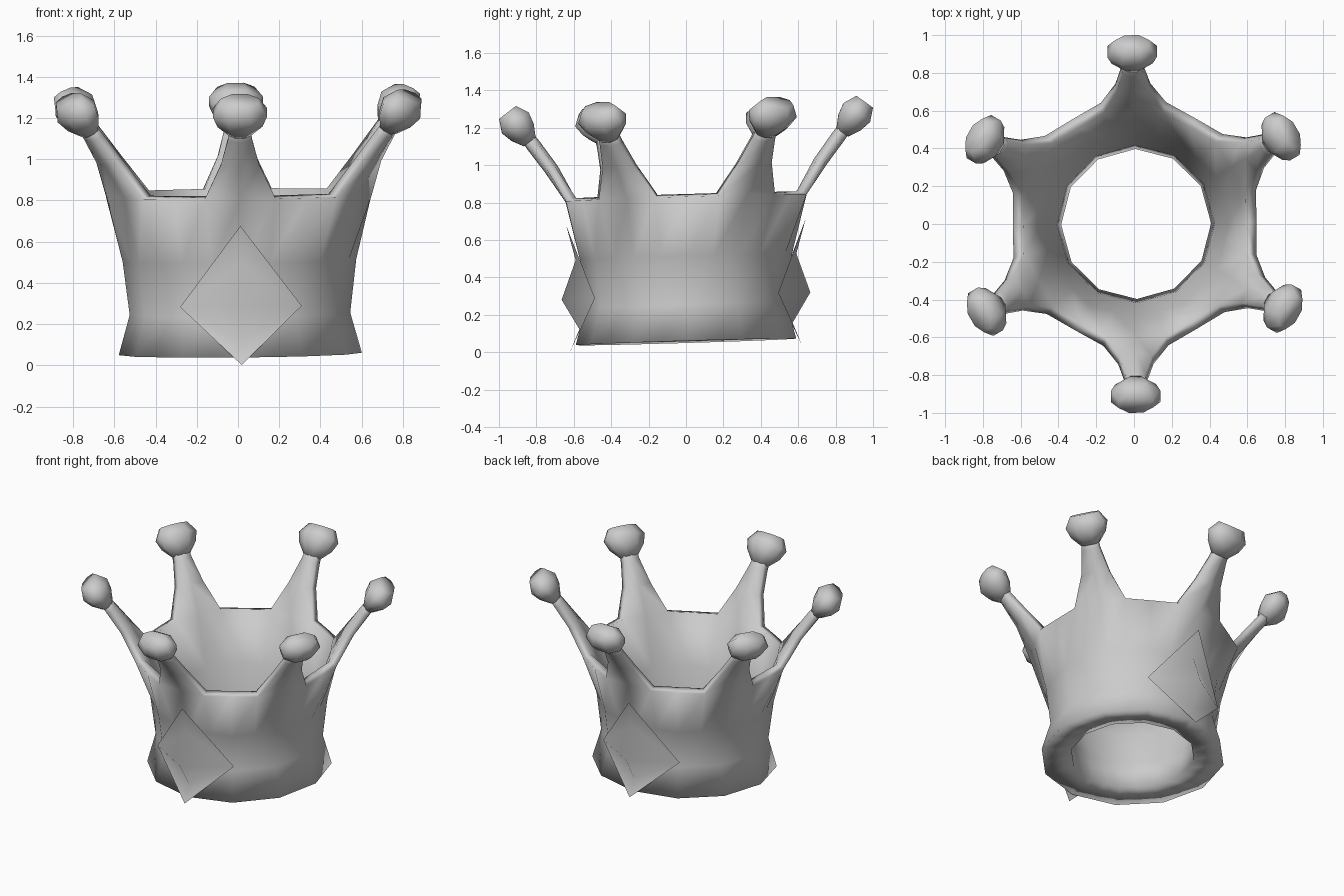
import bpy, bmesh
from math import sin, cos, radians, pi
from mathutils import Vector

if "Cube" in bpy.data.objects:
    bpy.data.objects.remove(bpy.data.objects["Cube"], do_unlink=True)

grey = bpy.data.materials.new("plain grey")
grey.use_nodes = True
grey.diffuse_color = (0.6, 0.6, 0.6, 1)
grey.node_tree.nodes["Principled BSDF"].inputs["Base Color"].default_value = (0.6, 0.6, 0.6, 1)


def place(angle, r, side, z):
    """Point at a radius, shifted sideways, with the crown's slight turn and lean."""
    a = radians(angle + 0.6)
    x = r * cos(a) - side * sin(a)
    y = r * sin(a) + side * cos(a)
    return Vector((x + 0.012 - 0.01 * z, y, z + 0.03 * y + 0.01 * x))


def finish(bm, name):
    bmesh.ops.recalc_face_normals(bm, faces=bm.faces)
    mesh = bpy.data.meshes.new(name)
    bm.to_mesh(mesh)
    bm.free()
    mesh.materials.append(grey)
    for poly in mesh.polygons:
        poly.use_smooth = True
    obj = bpy.data.objects.new(name, mesh)
    bpy.context.collection.objects.link(obj)


# Wall profiles as (radius, height) and spike rows as (radius, half width, height)
OUTER = [(0.59, 0.055), (0.535, 0.25), (0.567, 0.51), (0.645, 0.825)]
INNER = [(0.397, 0.07), (0.418, 0.25), (0.495, 0.51), (0.59, 0.84)]
OUTER_SPIKE = [(0.755, 0.093, 0.985), (0.845, 0.06, 1.105), (0.896, 0.05, 1.178)]
INNER_SPIKE = [(0.685, 0.088, 1.015), (0.782, 0.054, 1.15), (0.84, 0.045, 1.222)]
COLS = 24
SPIKES = [-90 + 60 * k for k in range(6)]


def wall(bm, profile, spike, bulge):
    """One twelve-sided sheet with six tapering, bowed spikes."""
    rows = []
    for j, (r, z) in enumerate(profile):
        row = []
        for i in range(COLS):
            flat = cos(radians(15)) if i % 2 else 1
            if i % 2 and j == len(profile) - 1:
                flat = 1.033
            row.append(bm.verts.new(place(-90 + 15 * i, r * flat, 0, z)))
        rows.append(row)
    for low, high in zip(rows, rows[1:]):
        for i in range(COLS):
            n = (i + 1) % COLS
            bm.faces.new((low[i], low[n], high[n], high[i]))
    columns = []
    for k, angle in enumerate(SPIKES):
        strip = [[rows[-1][(4 * k + d) % COLS] for d in (-1, 0, 1)]]
        for r, w, z in spike:
            strip.append([bm.verts.new(place(angle, r - bulge * abs(s), s * w, z + 0.75 * bulge * abs(s)))
                          for s in (-1, 0, 1)])
        for a, b in zip(strip, strip[1:]):
            for d in (0, 1):
                bm.faces.new((a[d], a[d + 1], b[d + 1], b[d]))
        columns.append(strip)
    return rows, columns


# Crown body: two sheets joined along base, valleys and spike edges
bm = bmesh.new()
out_rows, out_cols = wall(bm, OUTER, OUTER_SPIKE, 0.012)
in_rows, in_cols = wall(bm, INNER, INNER_SPIKE, -0.012)
for i in range(COLS):
    n = (i + 1) % COLS
    bm.faces.new((out_rows[0][i], out_rows[0][n], in_rows[0][n], in_rows[0][i]))
    if i % 4 in (1, 2):
        bm.faces.new((out_rows[-1][i], out_rows[-1][n], in_rows[-1][n], in_rows[-1][i]))
for o, q in zip(out_cols, in_cols):
    for j in range(len(o) - 1):
        for d in (0, 2):
            bm.faces.new((o[j][d], o[j + 1][d], q[j + 1][d], q[j][d]))
    for d in (0, 1):
        bm.faces.new((o[-1][d], o[-1][d + 1], q[-1][d + 1], q[-1][d]))
finish(bm, "crown_body")

# Knobs: eight-sided flattened beads as (distance along spike, half width, half depth)
KNOB = [(-0.125, 0.06, 0.042), (-0.06, 0.118, 0.08), (0.005, 0.142, 0.096), (0.075, 0.098, 0.06)]
for k, angle in enumerate(SPIKES):
    bm = bmesh.new()
    rings = []
    for s, w, d in KNOB:
        ring = []
        for i in range(8):
            t = 2 * pi * (i + 0.5) / 8
            depth = d * sin(t)
            ring.append(bm.verts.new(place(angle, 0.91 + 0.6 * s + 0.8 * depth,
                                           w * cos(t), 1.25 + 0.8 * s - 0.6 * depth)))
        rings.append(ring)
    for a, b in zip(rings, rings[1:]):
        for i in range(8):
            n = (i + 1) % 8
            bm.faces.new((a[i], a[n], b[n], b[i]))
    bm.faces.new(rings[0])
    bm.faces.new(rings[-1])
    finish(bm, f"spike_knob_{k + 1}")

# Kite-shaped ornaments with a raised middle, front and back
RIDGE = [(0.64, 0.695), (0.59, 0.51), (0.665, 0.3), (0.57, 0.14), (0.62, 0.02)]
for name, angle in (("front_ornament", -90), ("back_ornament", 90)):
    bm = bmesh.new()
    ridge = [bm.verts.new(place(angle, r, 0, z)) for r, z in RIDGE]
    for s in (-1, 1):
        corner = bm.verts.new(place(angle, 0.49, s * 0.295, 0.3))
        for a, b in zip(ridge, ridge[1:]):
            bm.faces.new((a, b, corner))
    finish(bm, name)
